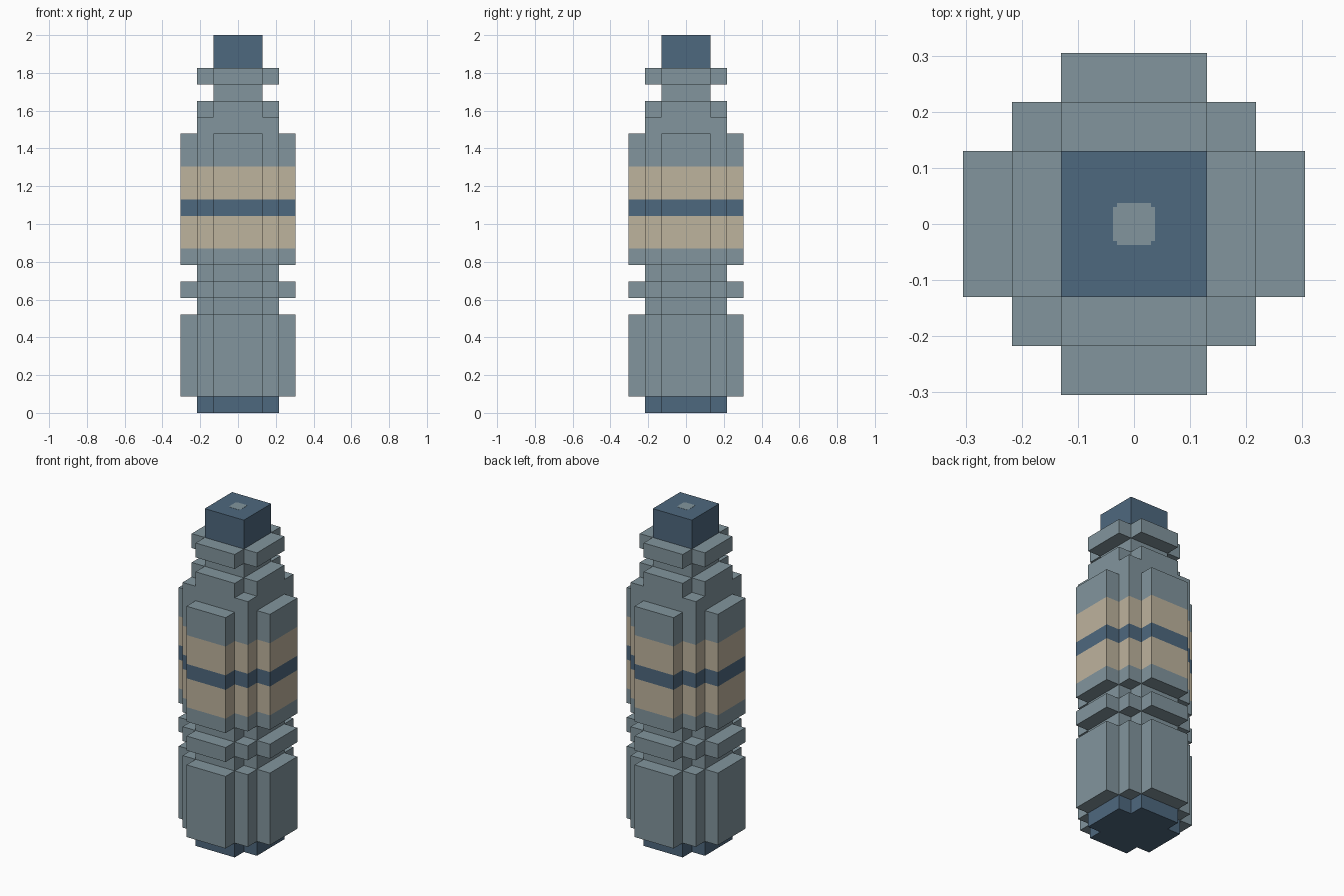
import bpy, bmesh

cube = bpy.data.objects.get("Cube")
if cube:
    bpy.data.objects.remove(cube, do_unlink=True)

U = 2 / 23  # size of one block


def material(name, rgb):
    m = bpy.data.materials.new(name)
    m.use_nodes = True
    m.diffuse_color = (*rgb, 1)
    m.node_tree.nodes["Principled BSDF"].inputs["Base Color"].default_value = (*rgb, 1)
    return m


GREY = material("blue grey", (0.223, 0.301, 0.337))
NAVY = material("slate blue", (0.076, 0.138, 0.209))
SAND = material("sand", (0.515, 0.451, 0.337))


# Plans: one quarter of the outline, turned four times
def turned(quarter):
    pts = []
    for _ in range(4):
        pts += quarter
        quarter = [(-y, x) for x, y in quarter]
    return pts


def cross(reach, arm):
    return turned([(reach, -arm), (reach, arm), (arm, arm)])


WIDE = turned([(3.5, -1.5), (3.5, 1.5), (2.5, 1.5), (2.5, 2.5), (1.5, 2.5)])
CROSS = cross(2.5, 1.5)
SQUARE = turned([(2.5, 2.5)])
CORE = turned([(1.5, 1.5)])


# Prism through several levels, with one material for each band between them
def prism(name, plan, levels, mats):
    bm = bmesh.new()
    rings = [[bm.verts.new((x * U, y * U, z * U)) for x, y in plan] for z in levels]
    slots = list(dict.fromkeys(mats))
    n = len(plan)
    for low, high, mat in zip(rings, rings[1:], mats):
        for i in range(n):
            j = (i + 1) % n
            f = bm.faces.new((low[i], low[j], high[j], high[i]))
            f.material_index = slots.index(mat)
    bm.faces.new(rings[0][::-1]).material_index = slots.index(mats[0])
    bm.faces.new(rings[-1]).material_index = slots.index(mats[-1])
    bmesh.ops.recalc_face_normals(bm, faces=bm.faces[:])
    mesh = bpy.data.meshes.new(name)
    bm.to_mesh(mesh)
    bm.free()
    for m in slots:
        mesh.materials.append(m)
    obj = bpy.data.objects.new(name, mesh)
    bpy.context.collection.objects.link(obj)
    return obj


# Base and lower body
prism("base", CROSS, [0, 1], [NAVY])
prism("lower_body", WIDE, [1, 6], [GREY])

# Ring between two grooves
prism("lower_groove", CROSS, [6, 7], [GREY])
prism("ring", WIDE, [7, 8], [GREY])
prism("upper_groove", CROSS, [8, 9], [GREY])

# Upper body with its painted bands
prism("upper_body", WIDE, [9, 10, 12, 13, 15, 17], [GREY, SAND, NAVY, SAND, GREY])

# Stepped shoulder, neck and collar
prism("shoulder", SQUARE, [17, 18], [GREY])
prism("shoulder_step", CROSS, [18, 19], [GREY])
prism("neck", CORE, [19, 20], [GREY])
prism("collar", CROSS, [20, 21], [GREY])

# Cap with a small inlaid spot on top
prism("cap", CORE, [21, 23], [NAVY])
prism("cap_spot", cross(0.43, 0.35), [22.95, 23.01], [GREY])
